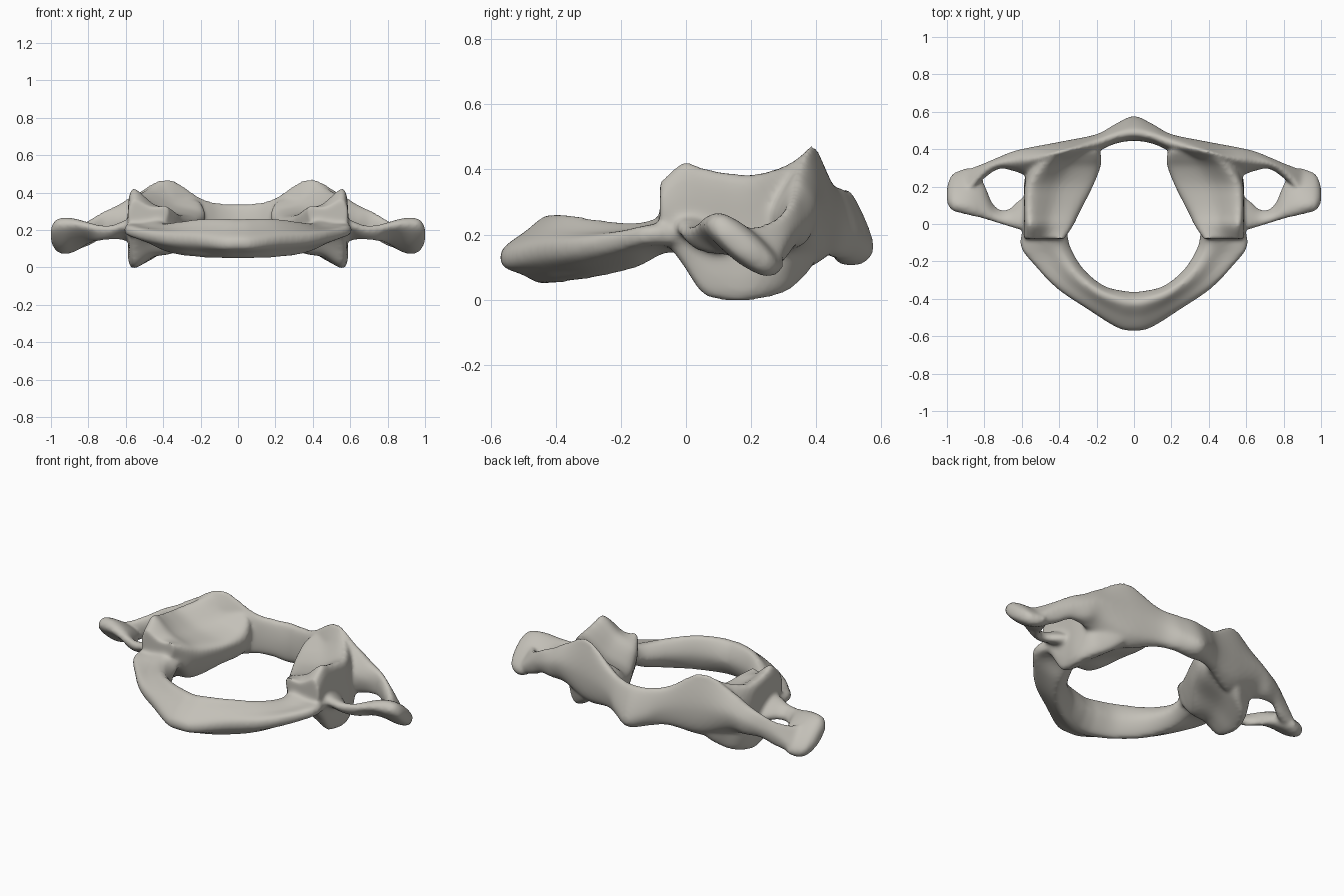
import bpy, bmesh
from mathutils import Vector

cube = bpy.data.objects.get("Cube")
if cube:
    bpy.data.objects.remove(cube, do_unlink=True)

bone = bpy.data.materials.new("bone")
bone.use_nodes = True
bone.diffuse_color = (.55, .53, .48, 1)
bsdf = next(n for n in bone.node_tree.nodes if n.type == 'BSDF_PRINCIPLED')
bsdf.inputs["Base Color"].default_value = bone.diffuse_color
bsdf.inputs["Roughness"].default_value = .6

bm = bmesh.new()


def spline(a, b, c, d, t):
    return .5 * (2*b + (c - a)*t + (2*a - 5*b + 4*c - d)*t*t + (3*b - a - 3*c + d)*t**3)


def smooth_ring(points, steps=5):
    n = len(points)
    return [spline(*(points[(i + k) % n] for k in (-1, 0, 1, 2)), s / steps)
            for i in range(n) for s in range(steps)]


def smooth_rows(rings, steps=5):
    last = len(rings) - 1
    rows = []
    for i in range(last):
        four = [rings[min(max(i + k, 0), last)] for k in (-1, 0, 1, 2)]
        for s in range(steps):
            rows.append([spline(*p, s / steps) for p in zip(*four)])
    return rows + [rings[-1]]


def flip(ring):
    return [Vector((-p.x, p.y, p.z)) for p in ring]


def skin(rows):
    verts = [[bm.verts.new(p) for p in row] for row in rows]
    n = len(rows[0])
    for a, b in zip(verts, verts[1:]):
        for i in range(n):
            j = (i + 1) % n
            bm.faces.new((a[i], a[j], b[j], b[i]))
    bm.faces.new(verts[0])
    bm.faces.new(verts[-1])


def loft(rings, crosses_middle=False):
    """Skin smoothed rings; mirror as one arch or as a left and right pair."""
    rings = [smooth_ring([Vector(p) for p in ring]) for ring in rings]
    if crosses_middle:
        skin(smooth_rows([flip(r) for r in reversed(rings[1:])] + rings))
    else:
        rows = smooth_rows(rings)
        skin(rows)
        skin([flip(r) for r in rows])


# Front arch: inner x, y, outer x, y, low z, high z, outer edge z
arch = [(0, -.362, 0, -.57, .052, .258, .13),
        (.05, -.358, .09, -.553, .052, .262, .13),
        (.16, -.33, .24, -.46, .055, .262, .15),
        (.27, -.24, .41, -.345, .07, .245, .16),
        (.34, -.12, .53, -.22, .1, .235, .18),
        (.355, -.03, .605, -.115, .145, .26, .2),
        (.37, .05, .58, .02, .13, .3, .2)]


def arch_ring(xi, yi, xo, yo, low, high, edge):
    at = lambda t, z: (xi + (xo - xi)*t, yi + (yo - yi)*t, z)
    mid = (low + high) / 2
    return [at(0, mid), at(.25, high), at(.65, edge*.4 + high*.6),
            at(.97, edge + .025), at(.97, edge - .025), at(.7, edge*.35 + low*.65), at(.3, low)]


loft([arch_ring(*a) for a in arch], True)

# Lateral masses: y, then x, z of upper rim, upper inner rim, inner wall,
# lower inner rim, lower rim, outer wall
mass = [(-.08, (.56, .36), (.38, .33), (.38, .27), (.41, .22), (.55, .2), (.59, .27)),
        (-.01, (.565, .42), (.34, .3), (.33, .23), (.36, .15), (.56, .11), (.59, .24)),
        (.05, (.57, .405), (.315, .28), (.3, .21), (.355, .09), (.565, .025), (.585, .22)),
        (.12, (.57, .39), (.28, .27), (.265, .21), (.32, .09), (.57, .003), (.585, .22)),
        (.21, (.56, .385), (.235, .27), (.22, .22), (.26, .13), (.57, .003), (.585, .22)),
        (.3, (.5, .41), (.2, .29), (.185, .22), (.23, .14), (.53, .025), (.57, .24)),
        (.35, (.45, .44), (.19, .32), (.18, .22), (.22, .15), (.47, .06), (.53, .25)),
        (.39, (.39, .46), (.2, .345), (.19, .23), (.22, .16), (.42, .11), (.47, .26)),
        (.415, (.37, .42), (.24, .34), (.23, .25), (.24, .2), (.37, .17), (.41, .27))]


def mass_ring(y, top, top_in, wall_in, low_in, low, wall):
    dish = lambda a, b, dz: ((a[0] + b[0])/2, (a[1] + b[1])/2 + dz)
    ring = [top, dish(top, top_in, -.02), top_in, wall_in,
            low_in, dish(low_in, low, .012), low, wall]
    return [(x, y, z) for x, z in ring]


loft([mass_ring(*m) for m in mass])

# Back arch and back bar of each side wing: x, then y, z around the section
back = [(0, (.47, .33), (.515, .318), (.577, .17), (.54, .11), (.46, .12), (.445, .22)),
        (.1, (.45, .33), (.49, .33), (.535, .2), (.5, .13), (.44, .14), (.43, .23)),
        (.2, (.41, .355), (.45, .36), (.48, .25), (.46, .15), (.4, .14), (.385, .24)),
        (.38, (.38, .465), (.405, .44), (.442, .28), (.42, .14), (.33, .1), (.3, .28)),
        (.55, (.32, .37), (.36, .385), (.41, .29), (.385, .19), (.3, .14), (.26, .26)),
        (.64, (.305, .31), (.345, .335), (.39, .265), (.37, .18), (.31, .16), (.282, .24)),
        (.72, (.31, .29), (.335, .295), (.36, .23), (.34, .17), (.305, .16), (.296, .23)),
        (.8, (.265, .24), (.295, .25), (.325, .2), (.31, .13), (.265, .12), (.245, .19)),
        (.89, (.18, .22), (.24, .19), (.29, .14), (.275, .09), (.22, .1), (.16, .16))]
loft([[(x, y, z) for y, z in ring] for x, *ring in back], True)

# Front bar and tip of each side wing: x, front y, back y, low z, high z, slant
wing = [(.53, -.04, .17, .12, .28, .02),
        (.61, -.03, .13, .145, .25, .02),
        (.68, -.01, .075, .15, .225, .01),
        (.75, .012, .1, .14, .23, .015),
        (.81, .03, .23, .12, .245, .03),
        (.87, .045, .295, .085, .262, .048),
        (.93, .06, .285, .07, .267, .05),
        (.975, .075, .26, .09, .255, .042),
        (1, .11, .2, .135, .215, .015)]


def wing_ring(x, y0, y1, low, high, slant):
    at = lambda t, z: (x, y0 + (y1 - y0)*t, z)
    mid = (low + high) / 2
    return [at(0, mid + slant), at(.18, high), at(.6, high - slant),
            at(1, mid - slant), at(.85, low), at(.4, low + slant)]


loft([wing_ring(*w) for w in wing])

# Fuse the overlapping parts into one soft surface
bmesh.ops.recalc_face_normals(bm, faces=bm.faces)
mesh = bpy.data.meshes.new("neck_bone")
bm.to_mesh(mesh)
bm.free()
mesh.materials.append(bone)
neck_bone = bpy.data.objects.new("neck_bone", mesh)
bpy.context.collection.objects.link(neck_bone)
fuse = neck_bone.modifiers.new("fuse", 'REMESH')
fuse.mode = 'VOXEL'
fuse.voxel_size = .011
fuse.use_smooth_shade = True
soften = neck_bone.modifiers.new("soften", 'SMOOTH')
soften.factor = .5
soften.iterations = 8
